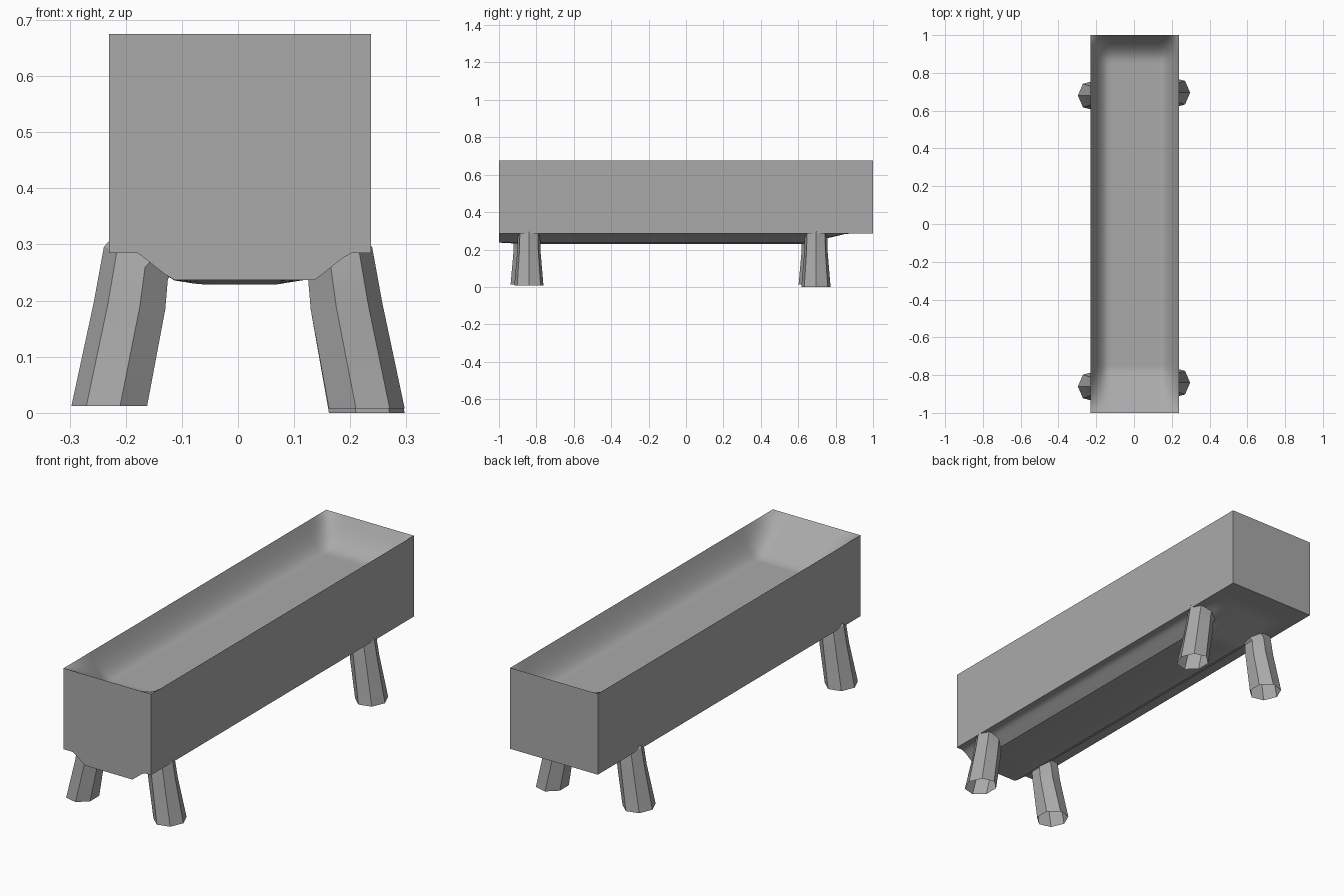
import bpy, bmesh, math

cube = bpy.data.objects.get("Cube")
if cube:
    bpy.data.objects.remove(cube, do_unlink=True)

grey = bpy.data.materials.new("plain_grey")
grey.use_nodes = True
COLOUR = (0.4, 0.4, 0.4, 1)
grey.diffuse_color = COLOUR
grey.node_tree.nodes["Principled BSDF"].inputs["Base Color"].default_value = COLOUR


def finish(name, bm):
    bmesh.ops.recalc_face_normals(bm, faces=bm.faces)
    mesh = bpy.data.meshes.new(name)
    bm.to_mesh(mesh)
    bm.free()
    mesh.materials.append(grey)
    obj = bpy.data.objects.new(name, mesh)
    bpy.context.collection.objects.link(obj)
    bpy.ops.object.select_all(action='DESELECT')
    bpy.context.view_layer.objects.active = obj
    obj.select_set(True)
    bpy.ops.object.shade_smooth_by_angle(angle=math.radians(30))
    return obj


def ramp(value, start, end):
    return min(1, max(0, (value - start) / (end - start)))


def ease(t):
    return 1 - (1 - t) ** 2


# Trough body: a box with a hollowed top and a bulging belly
LEFT, RIGHT, RIM, BASE = 0.237, -0.23, 0.675, 0.285
NX, NY = 28, 80


def hollow_z(x, y):
    side = ease(ramp(min(LEFT - x, x - RIGHT), 0, 0.1))
    end = ramp(y, -1, -0.78) * ease(ramp(1 - y, 0, 0.14))
    return RIM - 0.13 * side * end


def belly_z(x, y):
    across = ramp(0.188 - abs(x - 0.01), 0, 0.06)
    along = ramp(0.86 - y, 0, 0.24)
    keel = ramp(0.12 - abs(x), 0, 0.05) * ramp(y, -1, -0.85)
    return BASE - (0.048 * across + 0.008 * keel) * along


bm = bmesh.new()


def grid(height):
    rows = []
    for j in range(NY + 1):
        y = -1 + 2 * j / NY
        xs = [RIGHT + (LEFT - RIGHT) * i / NX for i in range(NX + 1)]
        rows.append([bm.verts.new((x, y, height(x, y))) for x in xs])
    for a, b in zip(rows, rows[1:]):
        for i in range(NX):
            bm.faces.new((a[i], a[i + 1], b[i + 1], b[i]))
    return rows


def border(rows):
    return (rows[0] + [r[-1] for r in rows[1:]]
            + rows[-1][-2::-1] + [r[0] for r in rows[-2:0:-1]])


top, low = border(grid(hollow_z)), border(grid(belly_z))
for i in range(len(top)):
    k = (i + 1) % len(top)
    bm.faces.new((low[i], low[k], top[k], top[i]))
finish("trough_body", bm)

# Splayed legs: open seven-sided tubes that bend into the belly
SIDES = 7
# Each ring: centre x, centre z, radius in x, radius in y, tilt
RINGS = [(0.226, 0.004, 0.071, 0.08, 0),
         (0.19, 0.19, 0.067, 0.064, 0.1),
         (0.179, 0.266, 0.06, 0.062, 0.5),
         (0.13, 0.32, 0.05, 0.05, 0.8)]


def leg(name, side, y, lift):
    bm = bmesh.new()
    rings = []
    for cx, cz, rx, ry, tilt in RINGS:
        ring = []
        for i in range(SIDES):
            a = math.tau * i / SIDES
            dx = rx * math.cos(a)
            z = cz + tilt * dx + lift * (1 - ramp(cz, 0, 0.2))
            ring.append(bm.verts.new((side * (cx + dx), y + ry * math.sin(a), z)))
        rings.append(ring)
    for a, b in zip(rings, rings[1:]):
        for i in range(SIDES):
            k = (i + 1) % SIDES
            bm.faces.new((a[i], a[k], b[k], b[i]))
    finish(name, bm)


leg("front_left_leg", 1, -0.84, 0.004)
leg("front_right_leg", -1, -0.86, 0.008)
leg("back_left_leg", 1, 0.695, -0.004)
leg("back_right_leg", -1, 0.68, 0.008)
